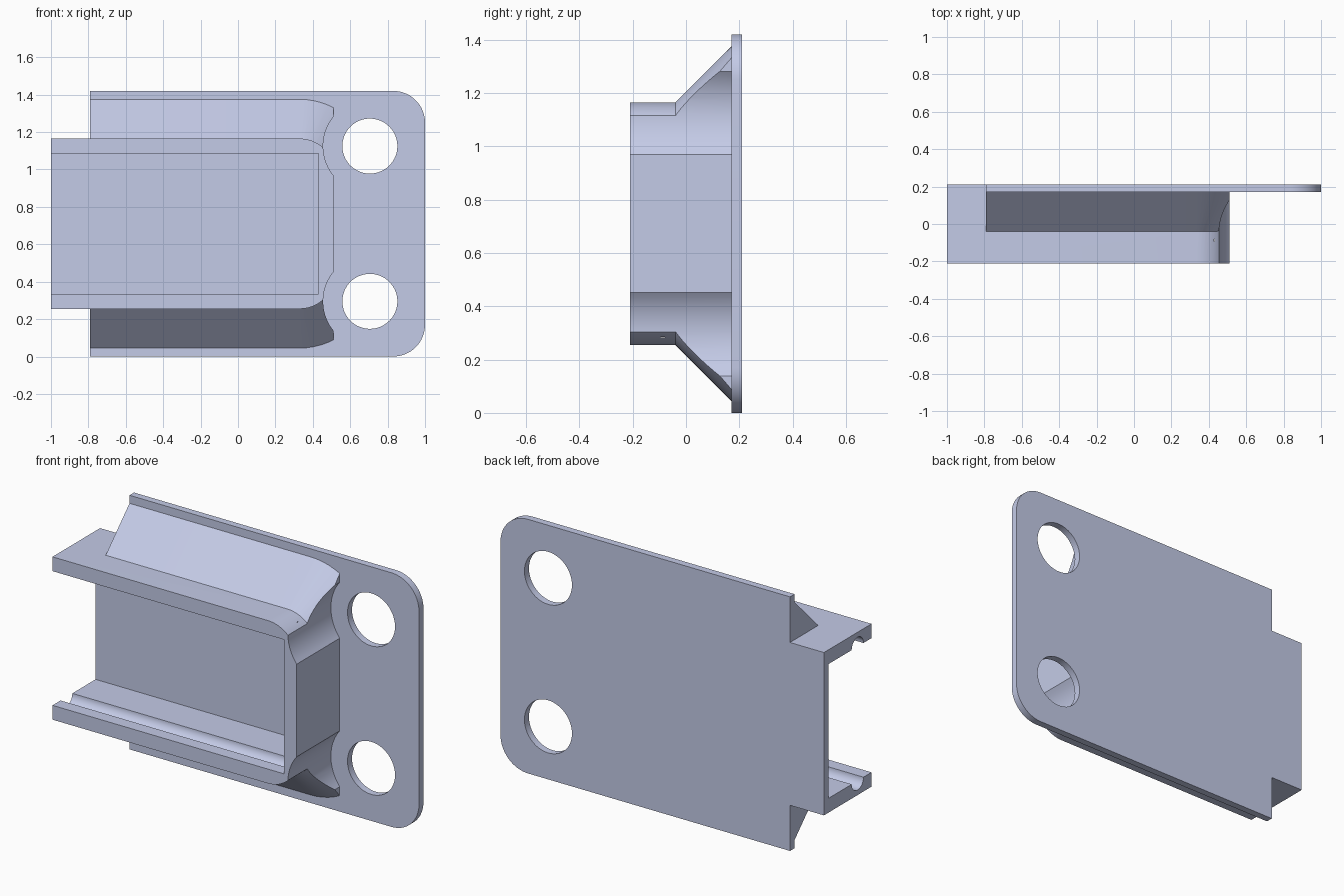
import bpy
import bmesh
from math import cos, sin, pi, radians

cube = bpy.data.objects.get("Cube")
if cube:
    bpy.data.objects.remove(cube, do_unlink=True)

finish = bpy.data.materials.new("pale blue grey")
finish.use_nodes = True
COLOUR = (0.591, 0.638, 0.855, 1)
finish.diffuse_color = COLOUR
finish.node_tree.nodes["Principled BSDF"].inputs["Base Color"].default_value = COLOUR

MID = 0.71               # height of the mirror plane
SIDE = 0.275             # body corner centres above and below it
HOLE_X, HOLE_Z = 0.705, 0.415
BACK, FRONT, SEAT = 0.21, -0.21, 0.17


def arc(cx, cz, r, start, end, steps=16):
    """Points along an arc, angles in degrees."""
    angles = [radians(start + (end - start) * i / steps) for i in range(steps + 1)]
    return [(cx + r * cos(a), cz + r * sin(a)) for a in angles]


def loft(name, rings):
    """Closed solid through rings of matching 3D points."""
    bm = bmesh.new()
    loops = [[bm.verts.new(p) for p in ring] for ring in rings]
    bm.faces.new(loops[0])
    bm.faces.new(loops[-1])
    n = len(loops[0])
    for a, b in zip(loops, loops[1:]):
        for i in range(n):
            j = (i + 1) % n
            bm.faces.new((a[i], a[j], b[j], b[i]))
    bmesh.ops.recalc_face_normals(bm, faces=bm.faces)
    mesh = bpy.data.meshes.new(name)
    bm.to_mesh(mesh)
    bm.free()
    mesh.materials.append(finish)
    obj = bpy.data.objects.new(name, mesh)
    bpy.context.collection.objects.link(obj)
    return obj


def prism(name, outline, y0, y1):
    return loft(name, [[(x, y, z) for x, z in outline] for y in (y0, y1)])


def rounded_end(left, cx, half, r):
    """Outline square at the left and rounded at the right."""
    return ([(left, MID - half - r)] + arc(cx, MID - half, r, -90, 0)
            + arc(cx, MID + half, r, 0, 90) + [(left, MID + half + r)])


def combine(target, tool, operation):
    """Apply a boolean and remove the tool."""
    tool.hide_render = True
    mod = target.modifiers.new(operation.lower(), "BOOLEAN")
    mod.operation, mod.solver, mod.object = operation, "EXACT", tool
    bpy.context.view_layer.objects.active = target
    bpy.ops.object.modifier_apply(modifier=mod.name)
    bpy.data.objects.remove(tool, do_unlink=True)


def circle_cutter(side, r):
    ring = arc(HOLE_X, MID + side * HOLE_Z, r, 0, 360, 64)[:-1]
    return prism("round_cutter", ring, -0.4, 0.4)


# Housing body with a flared skirt that widens at 45 degrees to the plate
housing = prism("housing", rounded_end(-1, 0.332, SIDE, 0.18), FRONT, SEAT)
skirt_rings = []
for y, r in ((-0.08, 0.14), (SEAT, 0.39)):
    skirt_rings.append([(x, y, z) for x, z in rounded_end(-0.79, 0.33, SIDE, r)])
combine(housing, loft("skirt", skirt_rings), "UNION")

# Flat right end, and clearance scoops around the holes
end_box = [(0.51, -0.5), (1.5, -0.5), (1.5, 2), (0.51, 2)]
combine(housing, prism("end_cutter", end_box, -0.5, 0.5), "DIFFERENCE")
for side in (-1, 1):
    combine(housing, circle_cutter(side, 0.25), "DIFFERENCE")

# Channel open at the front and left, with a round groove in each side wall
low, high, groove_y = 0.335, 1.085, -0.087
section = ([(-0.4, low)] + arc(groove_y, low, 0.052, 180, 360, 20)
           + [(0.4, low), (0.4, high)]
           + arc(groove_y, high, 0.052, 0, 180, 20) + [(-0.4, high)])
channel = loft("channel_cutter", [[(x, y, z) for y, z in section] for x in (-1.2, 0.43)])
combine(housing, channel, "DIFFERENCE")

# Mounting plate with a tab behind the housing and two bolt holes
outline = rounded_end(-0.79, 0.83, 0.54, 0.17)
outline += [(-0.79, 1.165), (-1, 1.165), (-1, 0.255), (-0.79, 0.255)]
plate = prism("mounting_plate", outline, SEAT, BACK)
for side in (-1, 1):
    combine(plate, circle_cutter(side, 0.147), "DIFFERENCE")

# Smooth curved walls, keep edges crisp
for obj in (housing, plate):
    bpy.ops.object.select_all(action="DESELECT")
    obj.select_set(True)
    bpy.context.view_layer.objects.active = obj
    bpy.ops.object.shade_smooth_by_angle(angle=radians(20))
